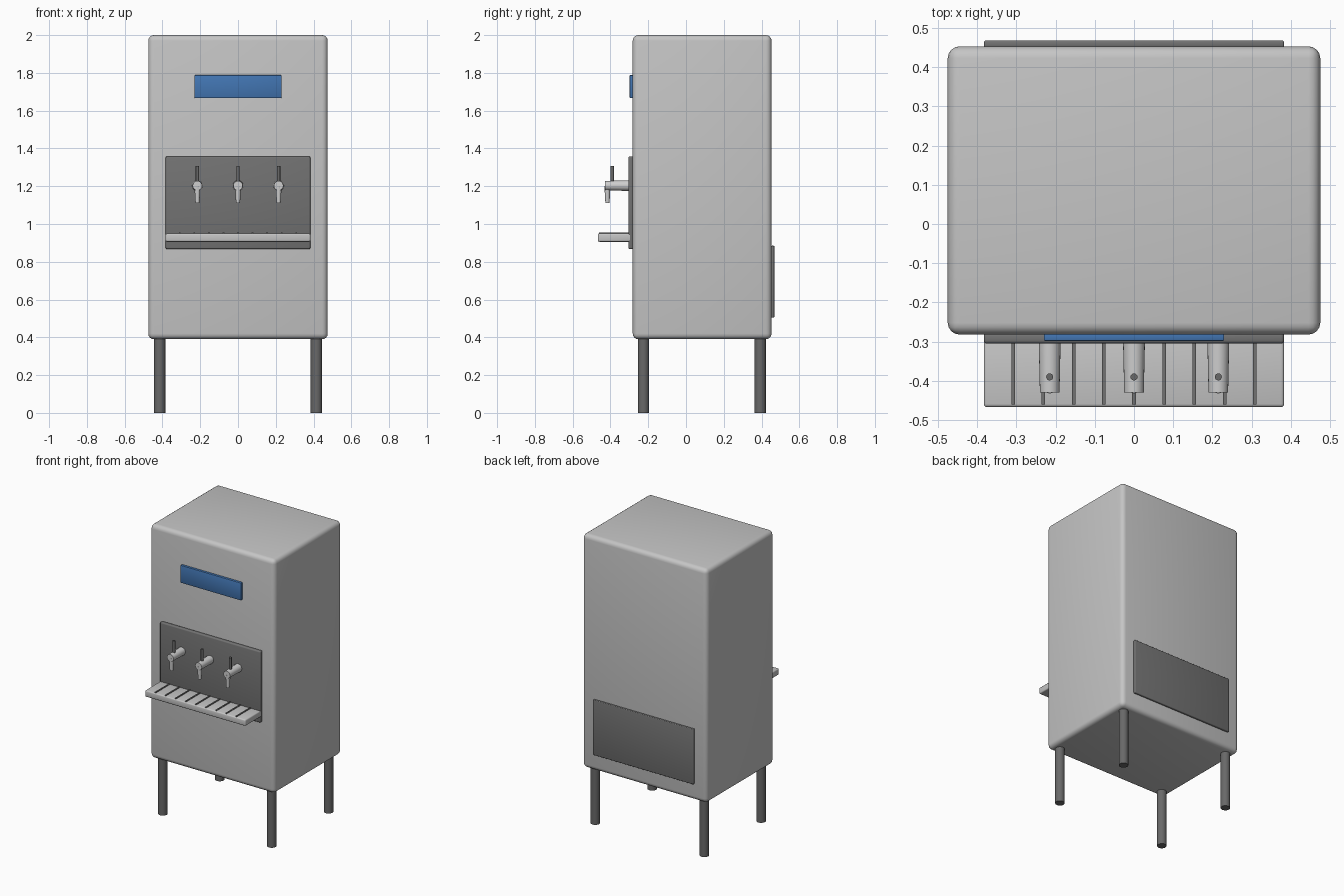
import bpy, math
from mathutils import Vector

if "Cube" in bpy.data.objects:
    bpy.data.objects.remove(bpy.data.objects["Cube"])


def material(name, rgb):
    m = bpy.data.materials.new(name)
    m.diffuse_color = (*rgb, 1)
    m.use_nodes = True
    m.node_tree.nodes["Principled BSDF"].inputs["Base Color"].default_value = m.diffuse_color
    return m


STEEL = material("brushed steel", (0.56, 0.56, 0.56))
TAP = material("tap chrome", (0.62, 0.62, 0.62))
DARK = material("dark grey", (0.17, 0.17, 0.17))
LEG = material("leg grey", (0.14, 0.14, 0.14))
BLUE = material("display blue", (0.055, 0.18, 0.45))


def finish(ob, name, mat):
    ob.name = name
    ob.data.materials.append(mat)
    bpy.ops.object.shade_smooth_by_angle(angle=math.radians(35))
    return ob


def box(name, lo, hi, mat, bevel=0.0, segments=3):
    lo, hi = Vector(lo), Vector(hi)
    bpy.ops.mesh.primitive_cube_add(size=1, location=(lo + hi) / 2)
    ob = bpy.context.object
    ob.scale = hi - lo
    bpy.ops.object.transform_apply(location=False, rotation=False, scale=True)
    if bevel:
        mod = ob.modifiers.new("rounded edges", "BEVEL")
        mod.width, mod.segments = bevel, segments
        bpy.ops.object.modifier_apply(modifier=mod.name)
    return finish(ob, name, mat)


def rod(name, start, end, r1, r2, mat, sides=24):
    start, end = Vector(start), Vector(end)
    axis = end - start
    bpy.ops.mesh.primitive_cone_add(
        vertices=sides, radius1=r1, radius2=r2, depth=axis.length,
        location=(start + end) / 2,
        rotation=axis.to_track_quat("Z", "Y").to_euler())
    return finish(bpy.context.object, name, mat)


# Cabinet and its front and back panels
box("cabinet", (-0.475, -0.282, 0.39), (0.475, 0.453, 2.0), STEEL, 0.03, 4)
box("splash_panel", (-0.383, -0.305, 0.867), (0.383, -0.278, 1.358), DARK, 0.008)
box("display", (-0.23, -0.298, 1.667), (0.23, -0.278, 1.788), BLUE, 0.003, 2)
box("rear_grille", (-0.383, 0.45, 0.505), (0.383, 0.468, 0.885), DARK, 0.005)

# Legs
for x in (-0.415, 0.415):
    for y in (-0.225, 0.393):
        rod("leg", (x, y, 0), (x, y, 0.41), 0.03, 0.03, LEG)

# Drip tray with raised dark slats
box("drip_tray", (-0.383, -0.467, 0.906), (0.383, -0.29, 0.95), STEEL, 0.008)
for i in range(-4, 5):
    x = i * 0.077
    box("tray_slat", (x - 0.0045, -0.46, 0.945), (x + 0.0045, -0.3, 0.955), DARK)

# Taps: barrel, spout and lever
for x in (-0.215, 0, 0.215):
    rod("tap_barrel", (x, -0.295, 1.203), (x, -0.43, 1.203), 0.028, 0.025, TAP)
    rod("tap_spout", (x, -0.416, 1.2), (x, -0.416, 1.112), 0.016, 0.011, TAP)
    rod("tap_lever", (x, -0.39, 1.215), (x, -0.39, 1.308), 0.009, 0.009, LEG, 16)
